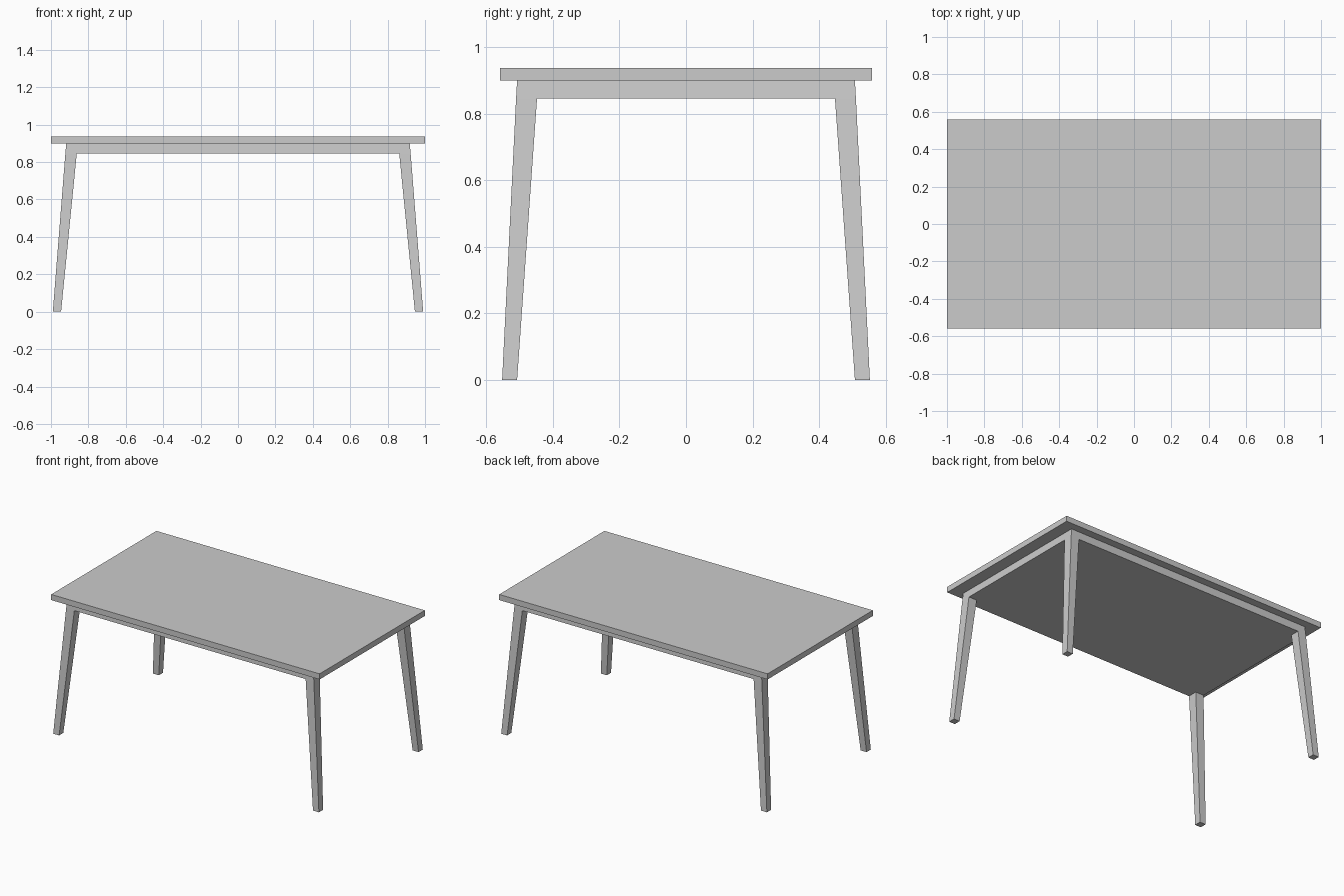
import bpy

if "Cube" in bpy.data.objects:
    bpy.data.objects.remove(bpy.data.objects["Cube"])


def tapered_block(name, low, high):
    """Box between two rectangles, each given as (x0, x1, y0, y1, z)."""
    verts = []
    for x0, x1, y0, y1, z in (low, high):
        verts += [(x0, y0, z), (x1, y0, z), (x1, y1, z), (x0, y1, z)]
    faces = [(3, 2, 1, 0), (4, 5, 6, 7)]
    faces += [(i, (i + 1) % 4, (i + 1) % 4 + 4, i + 4) for i in range(4)]
    mesh = bpy.data.meshes.new(name)
    mesh.from_pydata(verts, [], faces)
    obj = bpy.data.objects.new(name, mesh)
    bpy.context.collection.objects.link(obj)
    return obj


# Flat rectangular top
tapered_block("tabletop", (-1, 1, -0.56, 0.56, 0.90), (-1, 1, -0.56, 0.56, 0.938))

# Solid apron slab under the top, its sides following the slope of the legs
tapered_block("apron", (-0.923, 0.923, -0.511, 0.511, 0.847),
              (-0.918, 0.918, -0.508, 0.508, 0.90))

# Splayed, tapering legs, flush with the apron corners
for row, sy in (("front", -1), ("back", 1)):
    for side, sx in (("left", -1), ("right", 1)):
        def rect(xi, xo, yi, yo, z):
            xs, ys = sorted((sx * xi, sx * xo)), sorted((sy * yi, sy * yo))
            return (*xs, *ys, z)
        tapered_block(f"{row}_{side}_leg",
                      rect(0.946, 0.99, 0.508, 0.553, 0.0),
                      rect(0.862, 0.923, 0.448, 0.511, 0.847))
